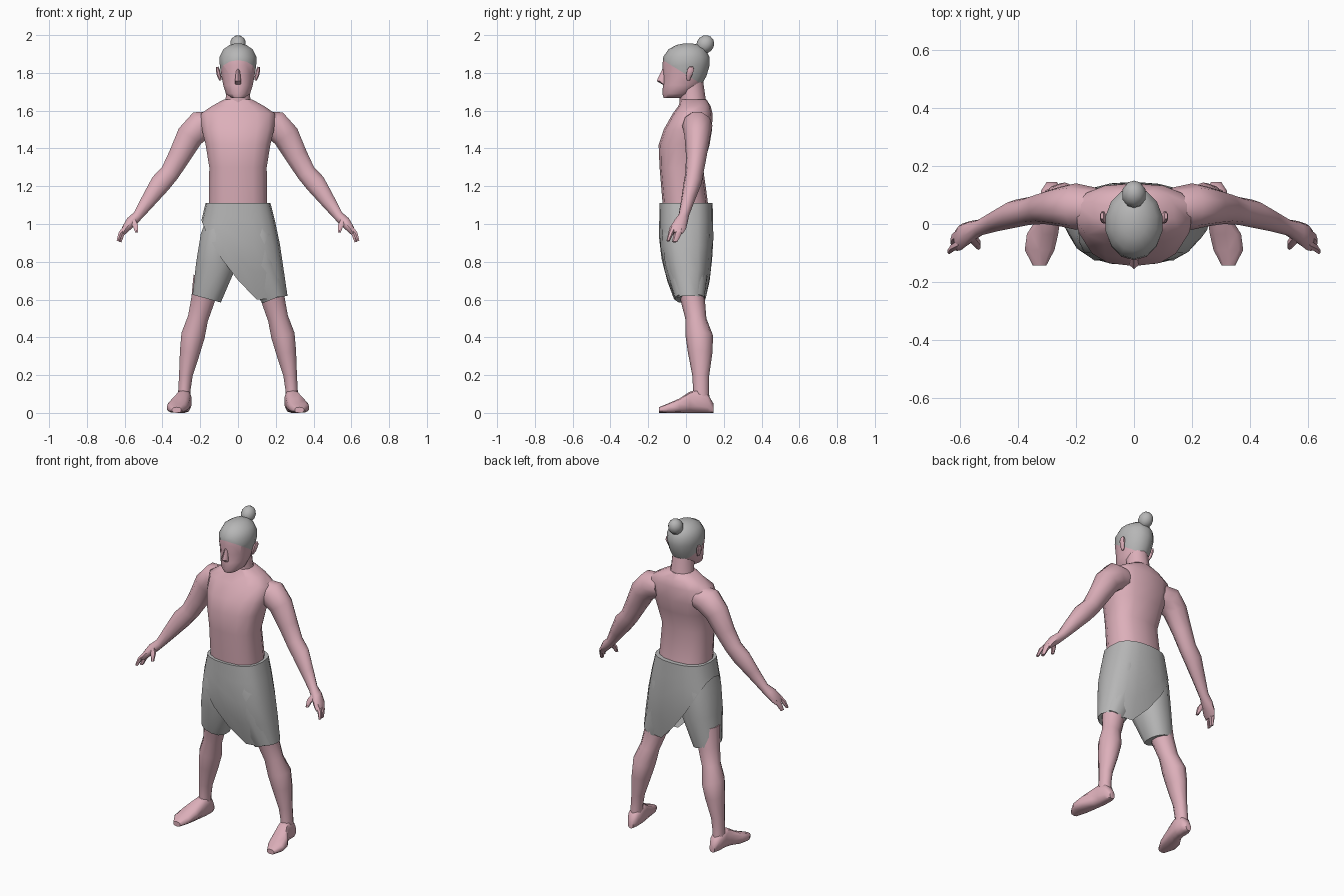
import bpy, bmesh, math
from mathutils import Vector


def material(name, rgb):
    m = bpy.data.materials.new(name)
    m.diffuse_color = (*rgb, 1)
    return m


SKIN = material("skin pink", (0.72, 0.43, 0.49))
GREY = material("cloth grey", (0.47, 0.47, 0.47))


def power(v, p):
    return math.copysign(abs(v) ** p, v)


def interp(x, table):
    for (x0, y0), (x1, y1) in zip(table, table[1:]):
        if x <= x1:
            return y0 + (y1 - y0) * max(0, (x - x0) / (x1 - x0))
    return table[-1][1]


def finish(name, bm, mats, mirror=False, angle=50):
    bmesh.ops.recalc_face_normals(bm, faces=bm.faces)
    me = bpy.data.meshes.new(name)
    bm.to_mesh(me)
    bm.free()
    ob = bpy.data.objects.new(name, me)
    bpy.context.collection.objects.link(ob)
    for m in mats:
        me.materials.append(m)
    if mirror:
        ob.modifiers.new("Mirror", 'MIRROR')
    bpy.ops.object.select_all(action='DESELECT')
    ob.select_set(True)
    bpy.context.view_layer.objects.active = ob
    bpy.ops.object.shade_smooth_by_angle(angle=math.radians(angle))
    return ob


def skin_rows(bm, rows, cap_ends=(True, True)):
    rows = [[bm.verts.new(p) for p in r] for r in rows]
    n = len(rows[0])
    for a, b in zip(rows, rows[1:]):
        for i in range(n):
            j = (i + 1) % n
            bm.faces.new((a[i], a[j], b[j], b[i]))
    for on, r in zip(cap_ends, (rows[0], rows[-1])):
        if on:
            bm.faces.new(r)


def loft(rings, n=10, p=1.0, along_y=False):
    """rings: (x, y, z, half width, half depth); sections follow the path in xz, or lie across y"""
    bm = bmesh.new()
    cs = [Vector(r[:3]) for r in rings]
    rows = []
    for k, (c, r) in enumerate(zip(cs, rings)):
        t = cs[min(k + 1, len(cs) - 1)] - cs[max(k - 1, 0)]
        u, v = Vector((1, 0, 0)), Vector((0, 0, 1))
        if not along_y:
            t.y = 0
            v = Vector((0, 1, 0))
            u = v.cross(t).normalized()
        row = []
        for i in range(n):
            a = 2 * math.pi * (i + 0.5) / n
            row.append(c + u * r[3] * power(math.cos(a), p) + v * r[4] * power(math.sin(a), p))
        rows.append(row)
    skin_rows(bm, rows)
    return bm


def part(name, rings, mat=SKIN, mirror=False, **kw):
    return finish(name, loft(rings, **kw), [mat], mirror)


# Torso and neck
part("torso", [
    (0, 0, 1.04, .155, .12), (0, -.005, 1.12, .158, .12), (0, -.025, 1.3, .155, .115),
    (0, -.01, 1.42, .175, .135), (0, .01, 1.5, .195, .128), (0, .035, 1.585, .2, .105),
    (0, .045, 1.625, .14, .085), (0, .04, 1.66, .075, .068)], n=14, p=.8)
part("neck", [(0, .04, 1.6, .085, .075), (0, .035, 1.67, .068, .068),
              (0, .02, 1.76, .065, .07)], n=10)

# Arms
part("arm", [
    (.13, .055, 1.53, .07, .07), (.2, .06, 1.52, .084, .08), (.255, .06, 1.465, .075, .068),
    (.31, .055, 1.36, .062, .055), (.36, .045, 1.272, .054, .048),
    (.41, .035, 1.215, .057, .048), (.47, .012, 1.13, .043, .037),
    (.53, -.012, 1.045, .028, .028), (.565, -.028, 1.012, .03, .038),
    (.595, -.045, .975, .022, .045), (.61, -.055, .95, .013, .038)], mirror=True)
part("fingers", [(.595, -.03, .975, .018, .022), (.615, -.045, .945, .015, .02),
                 (.625, -.06, .905, .009, .014)], mirror=True, n=6)
part("index_finger", [(.595, -.065, .98, .016, .018), (.622, -.08, .95, .013, .014),
                      (.636, -.095, .91, .008, .009)], mirror=True, n=6)
part("thumb", [(.562, -.04, 1.02, .02, .018), (.542, -.065, .99, .016, .015),
               (.536, -.08, .955, .009, .009)], mirror=True, n=6)

# Lower legs and feet
part("leg", [
    (.165, .02, .72, .075, .075), (.185, .035, .6, .066, .065), (.212, .052, .5, .057, .056),
    (.238, .07, .41, .066, .073), (.255, .075, .32, .056, .065),
    (.276, .078, .2, .038, .045), (.284, .08, .12, .034, .042), (.286, .08, .05, .035, .045)],
    mirror=True)
part("foot", [
    (.283, .145, .025, .018, .025), (.285, .115, .05, .036, .05), (.286, .06, .062, .04, .062),
    (.294, .02, .056, .042, .056), (.315, -.035, .038, .056, .038),
    (.325, -.09, .026, .053, .026), (.325, -.143, .015, .024, .015)],
    mirror=True, along_y=True, p=.75)

# Trouser legs under the wrap
for side, name, hem in ((-1, "left_short_leg", (.166, .08)), (1, "right_short_leg", (.19, .068))):
    part(name, [(side * .095, 0, 1.03, .07, .12), (side * .105, 0, .94, .095, .13),
                (side * .118, .004, .78, .108, .118), (side * hem[0], .02, .605, hem[1], .08)],
         GREY, n=12, p=.85)

# Wrapped cloth: full length on one side, diagonal edge on the other
bm = bmesh.new()
rows = []
for t in (0, .2, .45, .72, 1):
    row = []
    for i in range(20):
        a = 2 * math.pi * i / 20
        c, s = power(math.cos(a), .85), power(math.sin(a), .7)
        low = interp(c, [(-1, 1.02), (-.7, .92), (-.15, .74), (.4, .592), (1, .62)])
        z = 1.11 + (low - 1.11) * t
        right = interp(z, [(.6, .265), (.94, .215), (1.11, .172)])
        left = interp(z, [(.6, .26), (.94, .212), (1.11, .172)])
        depth = interp(z, [(.59, .083), (.75, .126), (.9, .144), (1.11, .141)])
        mid = interp(z, [(.6, .02), (.85, .002), (1.11, 0)])
        row.append(((right - left) / 2 + c * (right + left) / 2, mid + s * depth, z))
    rows.append(row)
skin_rows(bm, rows, (True, False))
finish("wrap_shorts", bm, [GREY])

# Head, cut along the hairline so the upper back becomes hair
bm = loft([
    (0, -.07, 1.668, .036, .048), (0, -.045, 1.69, .066, .08), (0, -.02, 1.735, .08, .102),
    (0, -.006, 1.785, .09, .115), (0, 0, 1.84, .099, .125), (0, .002, 1.885, .1, .122),
    (0, .005, 1.925, .08, .098), (0, .01, 1.948, .045, .06), (0, .01, 1.956, .015, .02)], n=14)
co, no = Vector((0, -.12, 1.866)), Vector((0, .62, 1)).normalized()
bmesh.ops.bisect_plane(bm, geom=bm.verts[:] + bm.edges[:] + bm.faces[:], plane_co=co, plane_no=no)
for f in bm.faces:
    f.material_index = int((f.calc_center_median() - co).dot(no) > 0)
finish("head", bm, [SKIN, GREY])

# Nose, chin and ears
part("nose", [(0, -.105, 1.825, .01, .018), (0, -.12, 1.775, .016, .027),
              (0, -.126, 1.757, .02, .029), (0, -.11, 1.738, .016, .015)], n=6)
part("chin", [(0, -.085, 1.72, .04, .035), (0, -.09, 1.69, .038, .034),
              (0, -.085, 1.668, .026, .03)], n=8)
part("ear", [(.092, .012, 1.76, .007, .008), (.1, .016, 1.785, .012, .016),
             (.107, .024, 1.815, .012, .02), (.11, .028, 1.832, .006, .012)],
     mirror=True, n=8)

# Hair bun, tilted back
bm = bmesh.new()
bmesh.ops.create_uvsphere(bm, u_segments=10, v_segments=7, radius=1)
for v in bm.verts:
    v.co = Vector((v.co.x * .043, v.co.y * .046, v.co.z * .05))
bun = finish("hair_bun", bm, [GREY])
bun.location = (0, .102, 1.951)
bun.rotation_euler.x = math.radians(-35)
